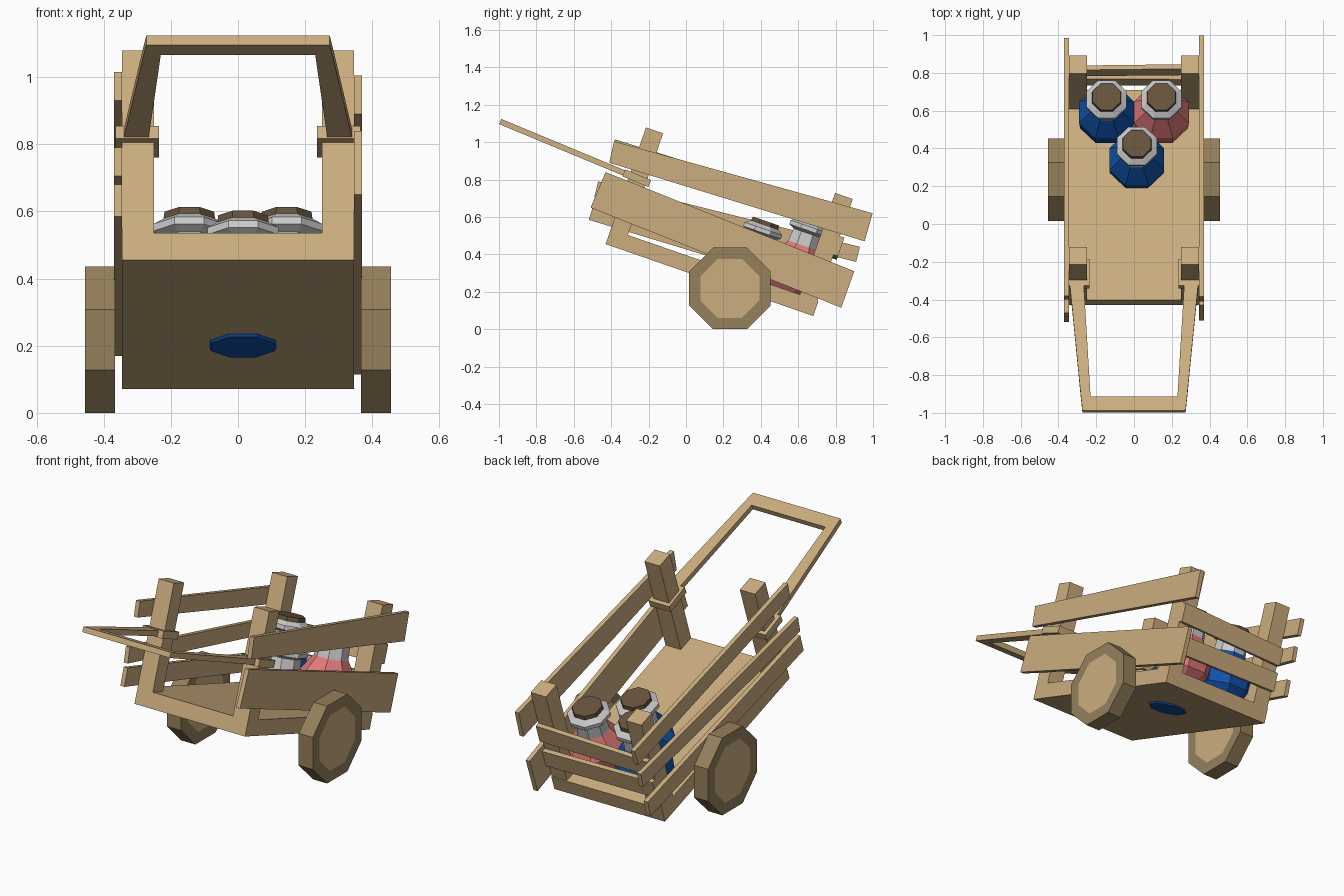
import bpy, bmesh, math
from mathutils import Vector, Matrix

if "Cube" in bpy.data.objects:
    bpy.data.objects.remove(bpy.data.objects["Cube"])

def material(name, r, g, b):
    m = bpy.data.materials.new(name)
    m.diffuse_color = (r, g, b, 1)
    m.use_nodes = True
    m.node_tree.nodes["Principled BSDF"].inputs["Base Color"].default_value = m.diffuse_color
    return m

WOOD = material("wood", 0.60, 0.42, 0.21)
RIM = material("dark_wood", 0.30, 0.215, 0.105)
BLUE = material("blue_glaze", 0.005, 0.09, 0.42)
PINK = material("pink_glaze", 0.75, 0.19, 0.19)
PALE = material("pale_neck", 0.58, 0.59, 0.60)
BROWN = material("brown_lid", 0.13, 0.085, 0.045)

# Tilted cart frame: u runs back along the bed, v is up from its underside
TILT = math.radians(19.1)
U = Vector((0, math.cos(TILT), -math.sin(TILT)))
V = Vector((0, math.sin(TILT), math.cos(TILT)))
ORIGIN = Vector((0, -0.43, 0.455))
X = Vector((1, 0, 0))

def cart(x, u, v):
    return ORIGIN + X * x + U * u + V * v

def finish(bm, name, mats):
    bmesh.ops.recalc_face_normals(bm, faces=bm.faces)
    me = bpy.data.meshes.new(name)
    bm.to_mesh(me)
    bm.free()
    ob = bpy.data.objects.new(name, me)
    for m in mats:
        me.materials.append(m)
    bpy.context.collection.objects.link(ob)
    return ob

def prism(name, pts, vec, mat=WOOD):
    """Solid from a planar outline pushed along a vector."""
    bm = bmesh.new()
    f = bm.faces.new([bm.verts.new(p) for p in pts])
    ext = bmesh.ops.extrude_face_region(bm, geom=[f])
    bmesh.ops.translate(bm, vec=vec, verts=[e for e in ext["geom"] if isinstance(e, bmesh.types.BMVert)])
    return finish(bm, name, [mat])

def cart_box(name, x0, x1, u0, u1, v0, v1):
    pts = [cart(x0, u0, v0), cart(x0, u1, v0), cart(x0, u1, v1), cart(x0, u0, v1)]
    return prism(name, pts, X * (x1 - x0))

def lathe(name, rings, sides, mats, matrix):
    """Rings of (height, radius, material of the band above), capped."""
    bm = bmesh.new()
    loops = []
    for h, r, _ in rings:
        loops.append([bm.verts.new((r * math.cos((i + .5) * math.tau / sides),
                                    r * math.sin((i + .5) * math.tau / sides), h)) for i in range(sides)])
    for k in range(len(loops) - 1):
        for i in range(sides):
            j = (i + 1) % sides
            f = bm.faces.new((loops[k][i], loops[k][j], loops[k + 1][j], loops[k + 1][i]))
            f.material_index = rings[k][2]
    bm.faces.new(loops[0]).material_index = rings[0][2]
    bm.faces.new(loops[-1]).material_index = rings[-1][2]
    bmesh.ops.transform(bm, matrix=matrix, verts=bm.verts)
    return finish(bm, name, mats)

# Bed and corner posts
cart_box("bed", -0.345, 0.345, 0, 1.175, 0, 0.085)
for side, x0 in (("left", -0.345), ("right", 0.25)):
    cart_box("front_post_" + side, x0, x0 + 0.095, 0, 0.097, 0.085, 0.66)
    cart_box("back_post_" + side, x0, x0 + 0.095, 1.07, 1.17, 0.085, 0.66)

# Uneven side planks, outlines in (y, z)
def plank(name, x0, outline):
    prism(name, [(x0, y, z) for y, z in outline], X * 0.025)

plank("right_upper_plank", 0.345, [(-0.385, 1.005), (0.998, 0.62), (0.955, 0.47), (-0.41, 0.89)])
plank("right_wide_plank", 0.345, [(-0.43, 0.84), (0.90, 0.31), (0.83, 0.115), (-0.51, 0.65)])
plank("left_upper_plank", -0.37, [(-0.38, 1.015), (0.985, 0.59), (0.955, 0.50), (-0.40, 0.93)])
plank("left_middle_plank", -0.37, [(-0.47, 0.79), (0.93, 0.44), (0.91, 0.36), (-0.49, 0.705)])
plank("left_lower_plank", -0.37, [(-0.49, 0.68), (0.87, 0.26), (0.845, 0.17), (-0.52, 0.585)])

# Back boards
for name, a, b in (("back_board_upper", (0.325, 0.425), (0.345, 0.45)),
                   ("back_board_lower", (0.18, 0.285), (0.175, 0.275))):
    prism(name, [cart(-0.345, 1.17, a[0]), cart(0.345, 1.17, b[0]),
                 cart(0.345, 1.17, b[1]), cart(-0.345, 1.17, a[1])], U * 0.025)

# Pull handle and the collars holding it to the front posts
FAR = Vector((0, -0.993, 1.11))
S = (Vector((0, -0.27, 0.81)) - FAR).normalized()
N = X.cross(S)

def handle(x, s, n=0):
    return FAR + X * x + S * s + N * n

prism("handle_bar", [handle(-0.273, 0, -.015), handle(0.273, 0, -.015),
                     handle(0.281, 0.08, -.015), handle(-0.281, 0.08, -.015)], N * 0.03)
for side, sx in (("left", -1), ("right", 1)):
    prism("handle_arm_" + side,
          [handle(sx * 0.281, 0.08, -.015), handle(sx * 0.343, 0.76, -.015),
           handle(sx * 0.268, 0.76, -.015), handle(sx * 0.230, 0.08, -.015)], N * 0.03)
    prism("post_collar_" + side,
          [handle(sx * 0.235, 0.715, -.02), handle(sx * 0.365, 0.715, -.02),
           handle(sx * 0.365, 0.865, -.02), handle(sx * 0.235, 0.865, -.02)], N * 0.04)

# Octagonal wheels with a dark rim and lighter hub disc on both faces
for side, x0 in (("left", -0.455), ("right", 0.367)):
    m = Matrix.Translation((x0, 0.235, 0.218)) @ Matrix.Rotation(math.pi / 2, 4, 'Y')
    lathe("wheel_" + side, [(0, 0.17, 1), (0, 0.236, 0), (0.088, 0.236, 0), (0.088, 0.17, 1)],
          8, [RIM, WOOD], m)
    me = bpy.data.objects["wheel_" + side].data
    for p in me.polygons:
        p.material_index = 1 if len(p.vertices) == 8 else 0

# Jars: glazed body, pale neck and lip, brown lid
JAR = [(0, 0.10, 0), (0.06, 0.152, 0), (0.15, 0.157, 0), (0.255, 0.09, 1), (0.325, 0.085, 1),
       (0.34, 0.115, 1), (0.362, 0.115, 1), (0.383, 0.083, 2), (0.405, 0.08, 2)]
for name, x, u, v, glaze in (("blue_jar_back", -0.145, 1.0, 0.083, BLUE),
                             ("pink_jar_back", 0.145, 1.0, 0.083, PINK),
                             ("blue_jar_front", 0.015, 0.77, -0.008, BLUE)):
    m = Matrix.Translation(cart(x, u, v)) @ Matrix.Rotation(-TILT, 4, 'X')
    lathe(name, JAR, 8, [glaze, PALE, BROWN], m)
